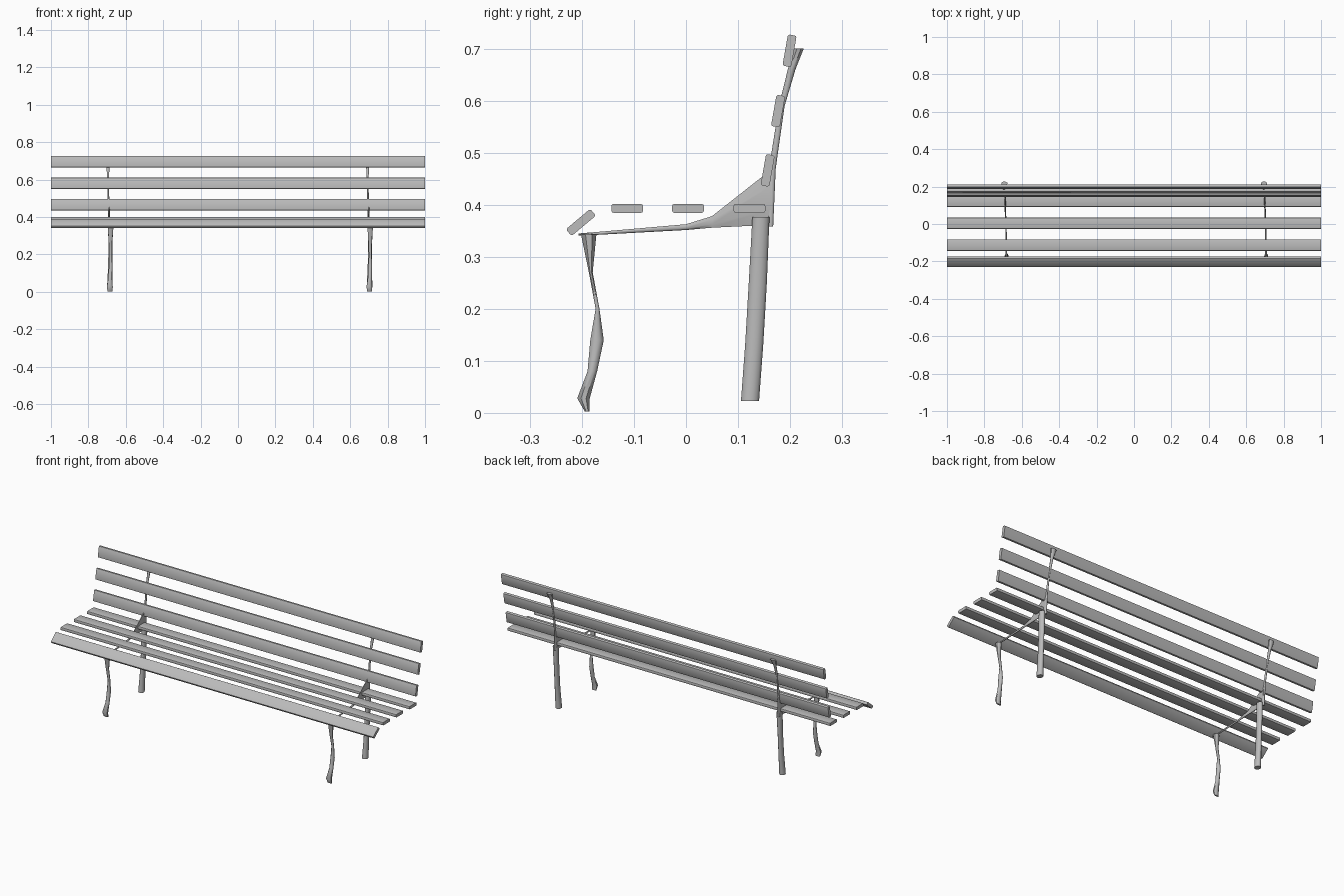
import bpy, bmesh, math
from mathutils import Vector

cube = bpy.data.objects.get("Cube")
if cube:
    bpy.data.objects.remove(cube, do_unlink=True)

# One plain grey for the whole bench
grey = bpy.data.materials.new("plain grey")
grey.use_nodes = True
colour = (0.5, 0.5, 0.5, 1)
grey.diffuse_color = colour
grey.node_tree.nodes["Principled BSDF"].inputs["Base Color"].default_value = colour


def add_object(name, bm, angle=40):
    bmesh.ops.recalc_face_normals(bm, faces=bm.faces[:])
    mesh = bpy.data.meshes.new(name)
    bm.to_mesh(mesh)
    bm.free()
    mesh.materials.append(grey)
    obj = bpy.data.objects.new(name, mesh)
    bpy.context.collection.objects.link(obj)
    bpy.ops.object.select_all(action="DESELECT")
    obj.select_set(True)
    bpy.context.view_layer.objects.active = obj
    bpy.ops.object.shade_smooth_by_angle(angle=math.radians(angle))
    return obj


def slat(name, y, z, tilt, width=0.061, thick=0.017):
    """A full-length board with softly rounded long edges."""
    bm = bmesh.new()
    bmesh.ops.create_cube(bm, size=1)
    bmesh.ops.scale(bm, vec=(2, width, thick), verts=bm.verts)
    long_edges = [e for e in bm.edges if abs(e.verts[0].co.x - e.verts[1].co.x) > 1]
    bmesh.ops.bevel(bm, geom=long_edges, offset=0.004, segments=2, profile=0.5, affect="EDGES")
    obj = add_object(name, bm)
    obj.location = (0, y, z)
    obj.rotation_euler.x = math.radians(tilt)


def loft(name, x, sections, along="z", sides=8):
    """Elliptical rings (x, y, z, half_x, half_other) joined into a bar."""
    bm = bmesh.new()
    rings = []
    for sx, sy, sz, rx, ro in sections:
        ring = []
        for i in range(sides):
            a = math.tau * (i + 0.5) / sides
            u, v = rx * math.cos(a), ro * math.sin(a)
            offset = (u, v, 0) if along == "z" else (u, 0, v)
            ring.append(bm.verts.new(Vector((x + sx, sy, sz)) + Vector(offset)))
        rings.append(ring)
    for a, b in zip(rings, rings[1:]):
        for i in range(sides):
            j = (i + 1) % sides
            bm.faces.new((a[i], a[j], b[j], b[i]))
    bm.faces.new(rings[0])
    bm.faces.new(rings[-1])
    add_object(name, bm, 50)


# Boards
slat("front_edge_slat", -0.202, 0.366, 40)
for i, y in enumerate((-0.113, 0.004, 0.122)):
    slat(f"seat_slat_{i + 1}", y, 0.393, 0)
for i, (y, z) in enumerate(((0.157, 0.466), (0.177, 0.580), (0.199, 0.696))):
    slat(f"back_slat_{i + 1}", y, z, 80)

# Two identical iron frames
for side, x in (("right", -0.695), ("left", 0.693)):
    loft(f"{side}_front_leg", x, [
        (0.010, -0.190, 0.003, 0.014, 0.005),
        (0.009, -0.197, 0.028, 0.016, 0.013),
        (0.012, -0.180, 0.080, 0.011, 0.010),
        (0.014, -0.171, 0.140, 0.010, 0.014),
        (0.014, -0.170, 0.200, 0.008, 0.004),
        (0.013, -0.183, 0.270, 0.010, 0.004),
        (0.014, -0.187, 0.343, 0.016, 0.016)])
    loft(f"{side}_back_leg", x, [
        (0.010, 0.123, 0.023, 0.016, 0.018),
        (0.012, 0.131, 0.130, 0.012, 0.018),
        (0.013, 0.138, 0.250, 0.011, 0.018),
        (0.014, 0.144, 0.376, 0.015, 0.017)], sides=12)
    loft(f"{side}_seat_rail_and_gusset", x, [
        (0.014, -0.207, 0.343, 0.006, 0.002),
        (0.013, -0.170, 0.345, 0.005, 0.003),
        (0.010, 0.000, 0.357, 0.004, 0.006),
        (0.008, 0.050, 0.367, 0.004, 0.012),
        (0.006, 0.165, 0.415, 0.005, 0.058)], along="y")
    loft(f"{side}_back_post", x, [
        (0.006, 0.162, 0.358, 0.006, 0.006),
        (0.003, 0.166, 0.470, 0.005, 0.007),
        (0.000, 0.184, 0.590, 0.005, 0.006),
        (0.000, 0.203, 0.660, 0.008, 0.008),
        (0.002, 0.217, 0.700, 0.017, 0.010)])
